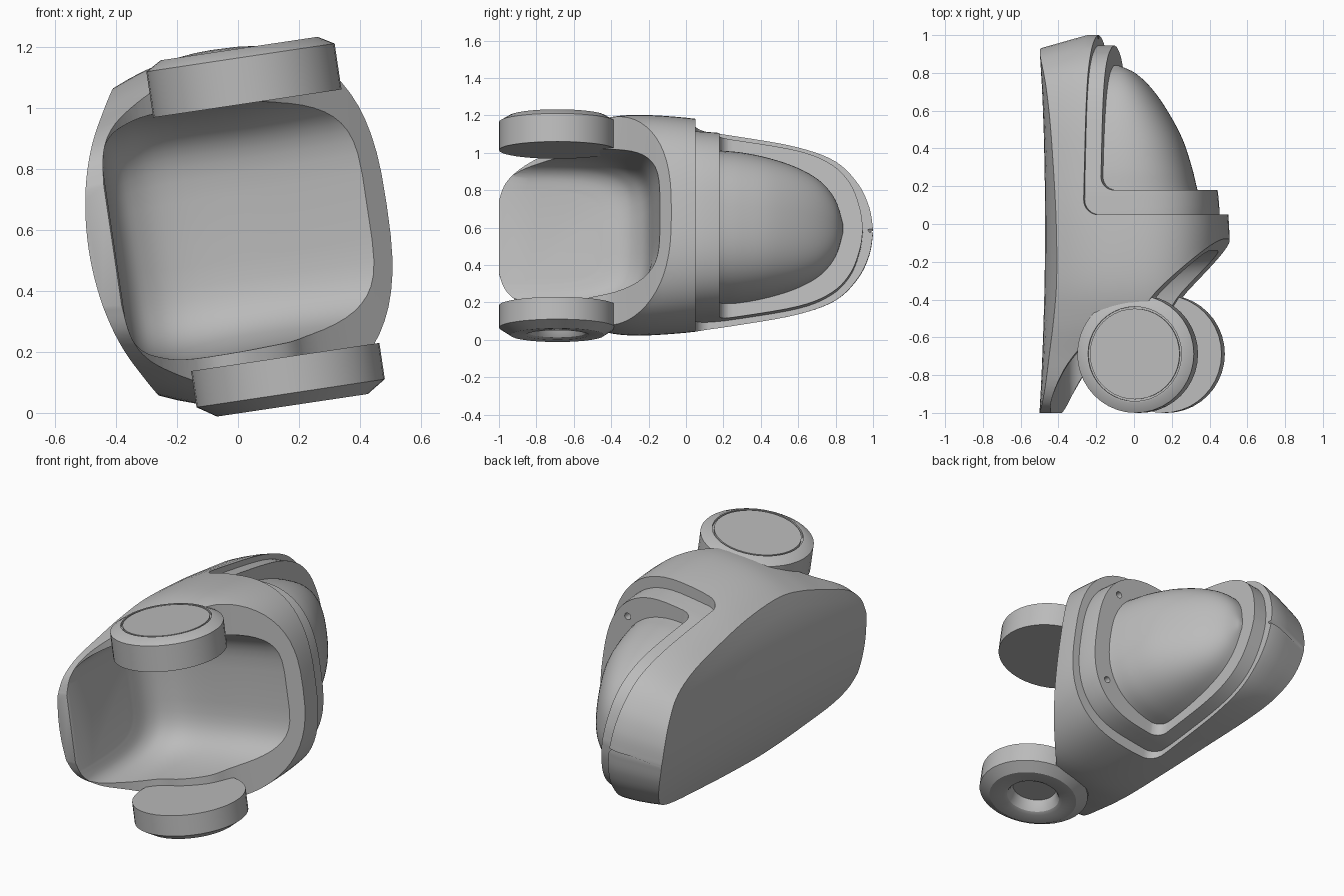
import bpy, bmesh, math
from mathutils import Matrix

if "Cube" in bpy.data.objects:
    bpy.data.objects.remove(bpy.data.objects["Cube"], do_unlink=True)

grey = bpy.data.materials.new("plain grey")
grey.use_nodes = True
grey.diffuse_color = (0.5, 0.5, 0.5, 1)
grey.node_tree.nodes["Principled BSDF"].inputs["Base Color"].default_value = (0.5, 0.5, 0.5, 1)

# Local frame: x rises from the sole, y runs to the toe, z goes across
TILT = Matrix.Translation((0, 0, 0.61)) @ Matrix.Rotation(math.radians(-8.5), 4, 'Y')


def spline(pts, steps=5):
    """Smooth curve through tuples of any length."""
    out = []
    for i in range(len(pts) - 1):
        near = pts[max(i - 1, 0)], pts[i], pts[i + 1], pts[min(i + 2, len(pts) - 1)]
        for k in range(steps):
            t = k / steps
            out.append(tuple(0.5 * (2 * b + (c - a) * t + (2 * a - 5 * b + 4 * c - d) * t * t
                                    + (3 * b - a - 3 * c + d) * t ** 3)
                             for a, b, c, d in zip(*near)))
    return out + [pts[-1]]


def skin(name, rings):
    """Closed mesh through equal rings of points, capped at both ends."""
    bm = bmesh.new()
    loops = [[bm.verts.new(p) for p in ring] for ring in rings]
    n = len(loops[0])
    for a, b in zip(loops, loops[1:]):
        for i in range(n):
            j = (i + 1) % n
            bm.faces.new((a[i], a[j], b[j], b[i]))
    bm.faces.new(loops[0])
    bm.faces.new(loops[-1])
    bmesh.ops.recalc_face_normals(bm, faces=bm.faces)
    mesh = bpy.data.meshes.new(name)
    bm.to_mesh(mesh)
    bm.free()
    mesh.materials.append(grey)
    ob = bpy.data.objects.new(name, mesh)
    bpy.context.collection.objects.link(ob)
    return ob


def section(hw, mid, top, sole, power, tuck=1.0, arch=0.0):
    """Symmetric cross-section: bowed sole, tucked sides, rounded top."""
    edge = hw * tuck
    half = [(sole + arch * (edge * i / 6) ** 2, edge * i / 6) for i in range(7)]
    low = half[-1][0]
    for i in range(1, 6):
        t = 1 - i / 6
        half.append((mid - (mid - low) * t, hw - (hw - edge) * t * t))
    for i in range(17):
        a = math.pi / 2 * i / 16
        half.append((mid + (top - mid) * math.sin(a) ** (2 / power),
                     hw * abs(math.cos(a)) ** (2 / power)))
    half[-1] = (top, 0)
    return half + [(u, -w) for u, w in reversed(half[1:-1])]


def prism(name, outline):
    return skin(name, [[(u, y, w) for u, y in outline] for w in (-1, 1)])


def step_outline(u, y, r):
    """Block with one rounded corner, cutting an L-shaped step."""
    arc = [(u + r - r * math.cos(a), y + r - r * math.sin(a))
           for a in (math.pi / 2 * i / 8 for i in range(9))]
    return [(u, 1.5)] + arc + [(1, y), (1, 1.5)]


def cut(ob, cutter):
    mod = ob.modifiers.new("cut", 'BOOLEAN')
    mod.operation = 'DIFFERENCE'
    mod.solver = 'EXACT'
    mod.object = cutter
    cutter.hide_render = True
    bpy.context.view_layer.objects.active = ob
    bpy.ops.object.modifier_apply(modifier=mod.name)
    bpy.data.objects.remove(cutter, do_unlink=True)


def finish(ob):
    ob.data.transform(TILT)
    bpy.ops.object.select_all(action='DESELECT')
    ob.select_set(True)
    bpy.context.view_layer.objects.active = ob
    bpy.ops.object.shade_smooth_by_angle(angle=math.radians(32))


# Main shell: stations are (y, half width, top height)
stations = [(-1, .22, .49), (-.96, .33, .49), (-.86, .42, .49), (-.68, .49, .49),
            (-.5, .55, .49), (-.3, .585, .49), (0, .57, .49), (.3, .525, .45),
            (.6, .465, .35), (.8, .385, .25), (.92, .26, .18), (.98, .13, .1), (1, .01, .05)]
rings = []
for y, hw, top in spline(stations):
    ring = []
    for u, w in section(hw, 0, top, -.465 - .03 * y * y, 2.7, .87, .5):
        slant = .56 * max(0, -.25 - u) * max(0, y - .5)
        ring.append((u, y - slant, w))
    rings.append(ring)
shell = skin("main_shell", rings)

# Sloping ankle opening
rim = spline([(.8, .22), (.47, -.1), (.2, -.36), (.1, -.5), (-.03, -.58), (-.17, -.62),
              (-.29, -.74), (-.38, -.9), (-.43, -1.05)])
cut(shell, prism("rim_cutter", rim + [(-.43, -1.6), (1.5, -1.6), (1.5, .22)]))

# Hollow heel and ankle: stations are (height, front wall y, half width)
hollow = []
for u, wall, hw in spline([(-.41, -.45, .25), (-.39, -.34, .33), (-.33, -.26, .38),
                           (-.2, -.2, .41), (.1, -.17, .41), (.42, -.14, .42), (.9, -.1, .42)]):
    ring = []
    for i in range(64):
        a = math.tau * (i + .5) / 64
        c, s = math.cos(a), math.sin(a)
        ring.append((u, -1 + (wall + 1) * math.copysign(abs(c) ** .45, c),
                     hw * math.copysign(abs(s) ** .45, s)))
    hollow.append(ring)
cut(shell, skin("hollow_cutter", hollow))
cut(shell, prism("shell_step_cutter", step_outline(-.19, .05, .08)))
finish(shell)

# Instep band, one step in from the shell
band = skin("instep_band", [
    [(u, y, w) for u, w in section(hw, 0, top, -.3, 2.7)]
    for y, hw, top in spline([(0, .5, .44), (.1, .495, .44), (.25, .48, .42), (.6, .42, .35),
                              (.78, .345, .25), (.88, .24, .18), (.93, .11, .1), (.945, .01, .05)])])
cut(band, prism("band_step_cutter", step_outline(-.105, .18, .07)))

# Two small holes in the band's front face
for side in (-1, 1):
    cut(band, skin("hole_cutter", [
        [(.31 + .02 * math.cos(math.tau * i / 16), y, side * .3 + .02 * math.sin(math.tau * i / 16))
         for i in range(16)] for y in (.12, .3)]))
finish(band)

# Instep dome
finish(skin("instep_dome", [
    [(u, y, w) for u, w in section(hw, -.1, top, -.2, 2.5)]
    for y, hw, top in spline([(.08, .42, .36), (.18, .41, .33), (.3, .4, .3), (.45, .37, .25),
                              (.6, .32, .17), (.72, .25, .085), (.8, .15, 0), (.84, .02, -.085)])]))


# Ankle discs, turned about the cross axis
def disc(name, profile):
    finish(skin(name, [[(.09 + r * math.cos(math.tau * i / 40), -.688 + r * math.sin(math.tau * i / 40), w)
                        for i in range(40)] for r, w in profile]))


disc("upper_ankle_disc", [(.312, .395), (.312, .547), (.26, .577), (.25, .577),
                          (.25, .562), (.24, .562), (.24, .577)])
disc("lower_ankle_disc", [(.312, -.445), (.312, -.565), (.25, -.605), (.17, -.605),
                          (.15, -.595), (.135, -.57), (.125, -.53)])
